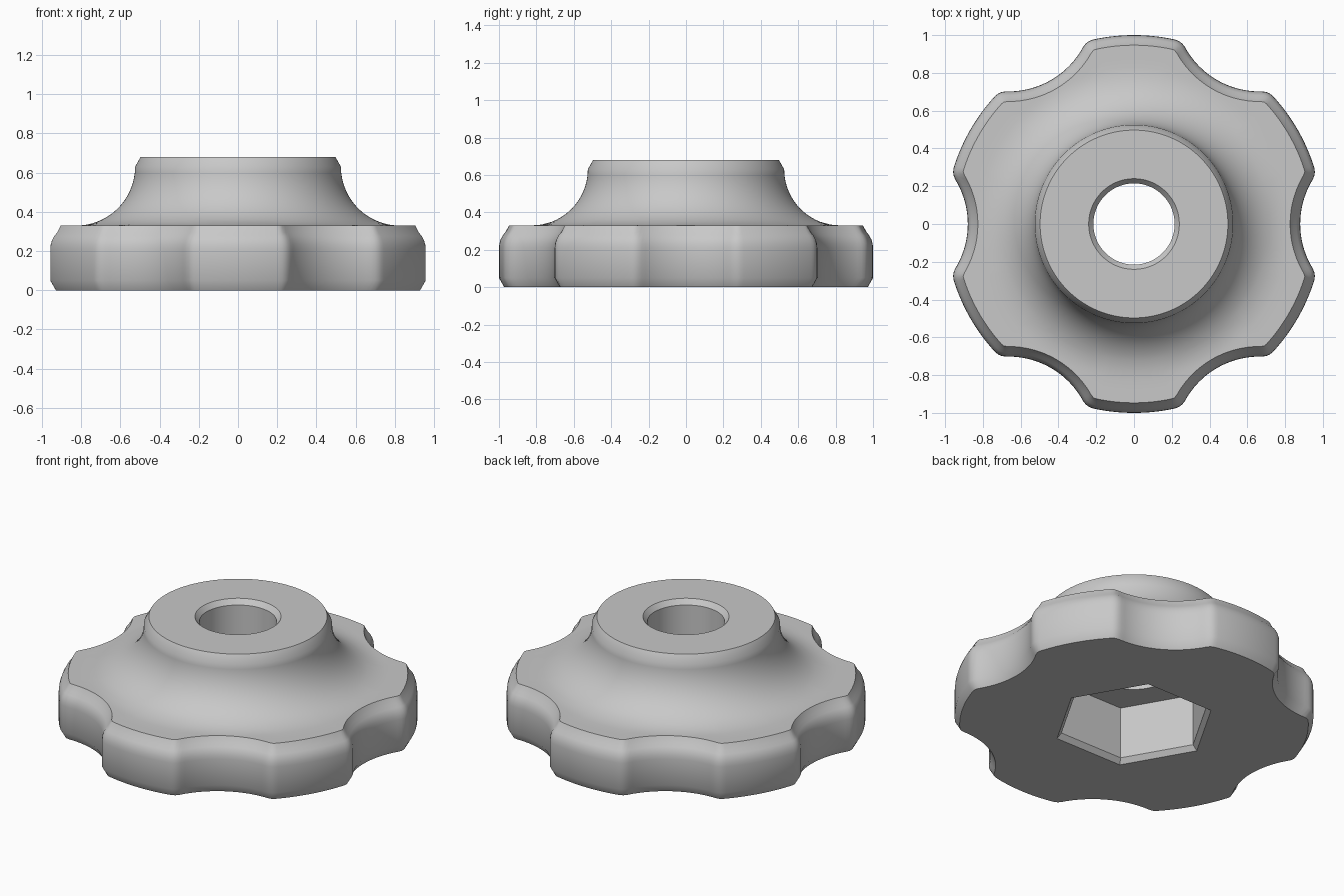
import bpy, bmesh, math

if "Cube" in bpy.data.objects:
    bpy.data.objects.remove(bpy.data.objects["Cube"])

N = 360                        # steps around the axis
LOBE, NOTCH, FIL = 1.0, 0.45, 0.08   # lobe, notch and corner radii
CX = 0.88 + NOTCH              # distance of notch centres from the axis
EDGE, SHOULDER = 0.12, 0.33    # rounded rim radius, rim top height
HUB, COVE = 0.525, 0.30        # hub radius, concave sweep radius


def fold(t):
    """Angle from the nearest notch centre, 0 to 30 degrees."""
    s = math.pi / 3
    t = t % s
    return min(t, s - t)


def outline(t, o):
    """Radius of the six-lobed outline, moved inward by o."""
    p = fold(t)
    rn = NOTCH + o
    d0, dc = LOBE - FIL, NOTCH + FIL
    x = (d0 * d0 - dc * dc + CX * CX) / (2 * CX)
    y = math.sqrt(d0 * d0 - x * x)
    pf = math.atan2(y, x)
    k = rn / dc
    pn = math.atan2(y * k, CX + (x - CX) * k)
    g = FIL - o
    if g > 0.001 and pn < p < pf:
        return d0 * math.cos(p - pf) + math.sqrt(max(0, g * g - (d0 * math.sin(p - pf)) ** 2))
    disc = rn * rn - (CX * math.sin(p)) ** 2
    if disc < 0 or (g > 0.001 and p >= pf):
        return LOBE - o
    return min(LOBE - o, CX * math.cos(p) - math.sqrt(disc))


def cove_z(r):
    """Height of the concave sweep between rim and hub."""
    d = HUB + COVE - r
    if d <= 0:
        return SHOULDER
    return SHOULDER + COVE - math.sqrt(max(0, COVE * COVE - d * d))


def rim(o, z):
    def f(t):
        r = outline(t, o)
        return r, max(z, cove_z(r)) if z > 0.3 else z
    return f


def blend(k, r_end):
    def f(t):
        r = outline(t, EDGE) * (1 - k) + r_end * k
        return r, cove_z(r)
    return f


def circle(r, z):
    return lambda t: (r, z)


def hexagon(r, z):
    return lambda t: (r * math.cos(math.pi / 6) / math.cos(t % (math.pi / 3) - math.pi / 6), z)


# Rim: bottom chamfer, upright side, rounded upper edge
rings = [rim(0.028, 0), rim(0, 0.05), rim(0, SHOULDER - EDGE)]
for i in range(1, 9):
    a = math.pi / 2 * i / 8
    rings.append(rim(EDGE * (1 - math.cos(a)), SHOULDER - EDGE * (1 - math.sin(a))))

# Concave sweep up to the hub
rings += [blend(k, 0.72) for k in (0.33, 0.67, 1)]
a0 = math.asin((HUB + COVE - 0.72) / COVE)
for i in range(1, 13):
    a = a0 + (math.pi / 2 - a0) * i / 12
    rings.append(circle(HUB + COVE - COVE * math.sin(a), SHOULDER + COVE * (1 - math.cos(a))))

# Hub chamfer, flat top, bore, hexagonal socket
rings += [circle(0.497, 0.68), circle(0.24, 0.68), circle(0.215, 0.65), circle(0.215, 0.35),
          hexagon(0.43, 0.35), hexagon(0.43, 0.03), hexagon(0.457, 0)]

bm = bmesh.new()
loops = []
for f in rings:
    loop = []
    for i in range(N):
        t = 2 * math.pi * i / N
        r, z = f(t)
        loop.append(bm.verts.new((r * math.cos(t), r * math.sin(t), z)))
    loops.append(loop)
for j, a in enumerate(loops):
    b = loops[(j + 1) % len(loops)]
    for i in range(N):
        k = (i + 1) % N
        bm.faces.new((a[i], a[k], b[k], b[i]))
bmesh.ops.recalc_face_normals(bm, faces=bm.faces[:])

mesh = bpy.data.meshes.new("lobed_knob")
bm.to_mesh(mesh)
bm.free()
knob = bpy.data.objects.new("lobed_knob", mesh)
bpy.context.collection.objects.link(knob)

grey = bpy.data.materials.new("grey")
grey.diffuse_color = (0.58, 0.58, 0.58, 1)
grey.use_nodes = True
grey.node_tree.nodes["Principled BSDF"].inputs["Base Color"].default_value = grey.diffuse_color
mesh.materials.append(grey)

bpy.context.view_layer.objects.active = knob
knob.select_set(True)
bpy.ops.object.shade_smooth_by_angle(angle=math.radians(30))
